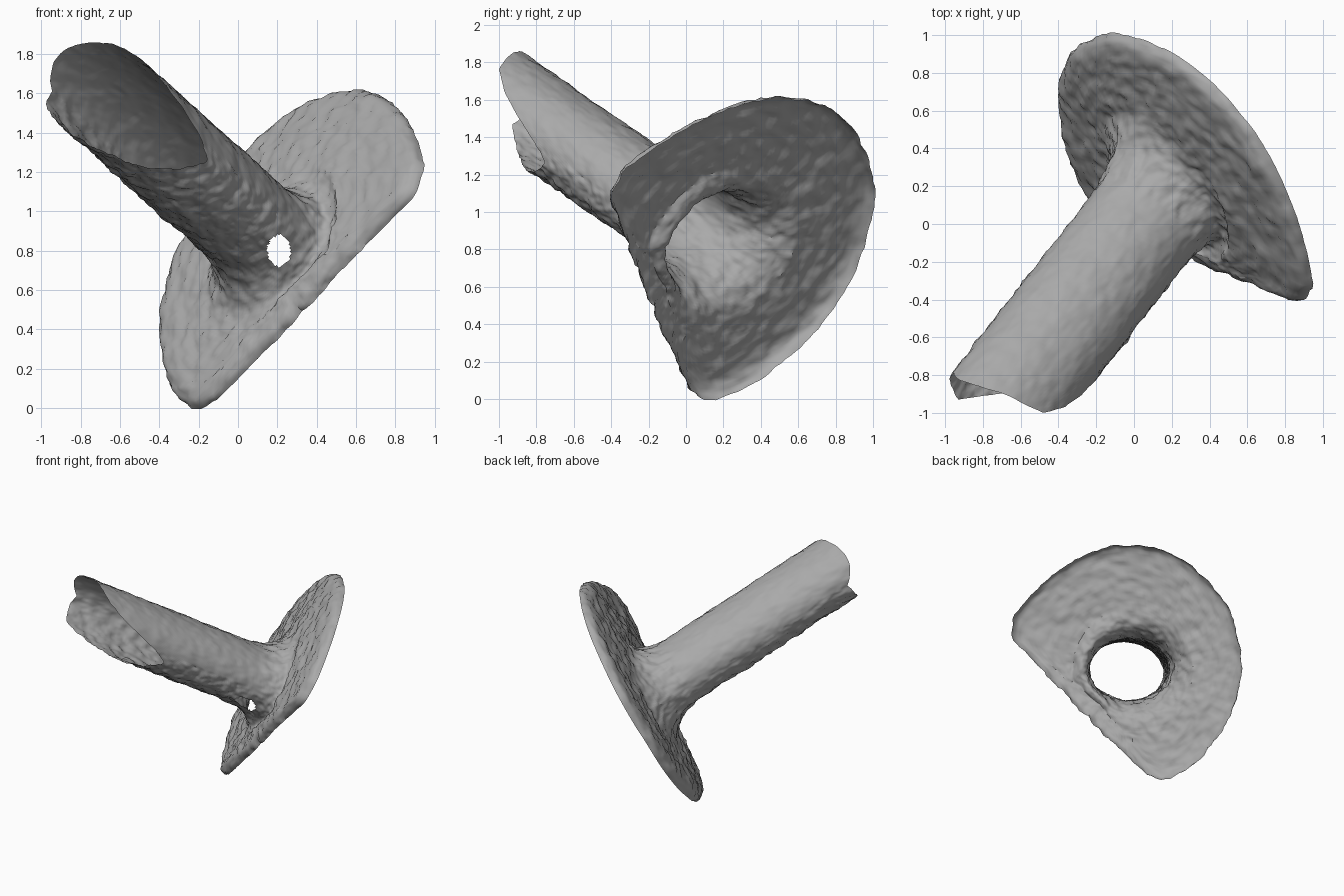
import bpy, bmesh, math
from mathutils import Vector, noise

cube = bpy.data.objects.get("Cube")
if cube:
    bpy.data.objects.remove(cube)

# Shared frame: tube axis, tube cross directions, flange plane directions
CENTRE = Vector((0.224, 0.228, 0.78))
AXIS = Vector((0.538, 0.69, -0.483)).normalized()
SIDE = Vector((-0.79, 0.615, 0)).normalized()
UP = AXIS.cross(SIDE)
F_NORMAL = Vector((0.717, 0.521, -0.461)).normalized()
F_SIDE = Vector((-0.588, 0.809, 0)).normalized()
F_UP = F_NORMAL.cross(F_SIDE)
COUNT = 160
ANGLES = [math.tau * i / COUNT for i in range(COUNT)]

# Flange outline: round with one long straight side and a clipped corner
OUTLINE = [(.88, .05), (.82, .39), (.65, .65), (.48, .82), (.24, .93), (.05, .96), (-.12, .96),
           (-.42, .85), (-.67, .70), (-.87, .52), (-.91, .35), (-.72, .1),
           (-.55, -.11), (-.38, -.33), (-.21, -.54), (-.08, -.70), (.03, -.83),
           (.15, -.89), (.39, -.81), (.58, -.65), (.76, -.43)]
# Broken end of the tube: y position by angle in degrees
END_CUT = [(0, -.77), (30, -.82), (60, -.86), (85, -.9), (110, -.96), (130, -1), (150, -.97),
           (165, -.9), (180, -.81), (195, -.75), (225, -.81), (270, -.89), (310, -.93), (335, -.84)]


def cyclic(keys, a):
    """Linear interpolation over a closed table of (angle, value)."""
    keys = sorted(keys)
    keys = keys + [(keys[0][0] + math.tau, keys[0][1])]
    if a < keys[0][0]:
        a += math.tau
    for (a0, v0), (a1, v1) in zip(keys, keys[1:]):
        if a0 <= a <= a1:
            return v0 + (v1 - v0) * (a - a0) / (a1 - a0)


RADII = [(math.atan2(q, p) % math.tau, 1 / math.hypot(p, q)) for p, q in OUTLINE]
CUTS = [(math.radians(d), y) for d, y in END_CUT]


def tube_point(a, s, rx, ry):
    return CENTRE + AXIS * s + SIDE * (rx * math.cos(a)) + UP * (ry * math.sin(a))


def end_point(a, rx, ry):
    base = tube_point(a, 0, rx, ry)
    return base + AXIS * ((cyclic(CUTS, a) - base.y) / AXIS.y)


def flange_point(a, r, depth):
    return CENTRE + F_NORMAL * depth + F_SIDE * (r * math.cos(a)) + F_UP * (r * math.sin(a))


def line(p, q, n):
    return [p.lerp(q, i / n) for i in range(n)]


def bend(p, c, q, n):
    return [p.lerp(c, i / n).lerp(c.lerp(q, i / n), i / n) for i in range(n)]


def section(a):
    """Thin wall from the broken end, along the tube and out to the curled rim."""
    rim = 1 / cyclic(RADII, a)
    lean = .05 * max(0, math.sin(a))
    root = tube_point(a, -.36, .31, .24)
    corner = tube_point(a, -.05, .32, .26)
    face = flange_point(a, min(.48, rim - .13), -.075)
    edge, tip = flange_point(a, rim - .09, lean - .07), flange_point(a, rim, lean)
    pts = line(end_point(a, .31, .24), root, 56) + bend(root, corner, face, 26)
    pts += line(face, edge, 20)
    return pts + bend(edge, flange_point(a, rim - .01, lean - .06), tip, 8) + [tip]


# Tube and flange as one thin shell
bm = bmesh.new()
grid = [[bm.verts.new(p) for p in section(a)] for a in ANGLES]
for i in range(COUNT):
    one, two = grid[i], grid[(i + 1) % COUNT]
    for j in range(len(one) - 1):
        bm.faces.new((one[j], two[j], two[j + 1], one[j + 1]))
bm.normal_update()

# Weathered surface, rougher on the flange and the underside
moves = []
for v in bm.verts:
    offset = v.co - CENTRE
    smooth = offset.dot(AXIS) < -.3 and offset.dot(UP) > 0
    n = noise.noise(v.co * 15) + .6 * noise.noise(v.co * 34) + .6 * noise.noise(v.co * 5)
    moves.append(v.normal * (n * (.006 if smooth else .014)))
for v, move in zip(bm.verts, moves):
    v.co += move


# Small break through the underside near the flange
def in_break(face):
    c = face.calc_center_median()
    return c.y < .1 and math.hypot((c.x - .21) / .06, (c.z - .8) / .08) < 1


bmesh.ops.delete(bm, geom=[f for f in bm.faces if in_break(f)], context='FACES')

mesh = bpy.data.meshes.new("flanged_tube")
bm.to_mesh(mesh)
bm.free()
tube = bpy.data.objects.new("flanged_tube", mesh)
bpy.context.collection.objects.link(tube)

# Plain grey
grey = bpy.data.materials.new("stone_grey")
grey.use_nodes = True
colour = (0.4, 0.4, 0.4, 1)
grey.diffuse_color = colour
grey.node_tree.nodes["Principled BSDF"].inputs["Base Color"].default_value = colour
mesh.materials.append(grey)
bpy.ops.object.select_all(action='DESELECT')
tube.select_set(True)
bpy.context.view_layer.objects.active = tube
bpy.ops.object.shade_smooth_by_angle(angle=math.radians(40))
